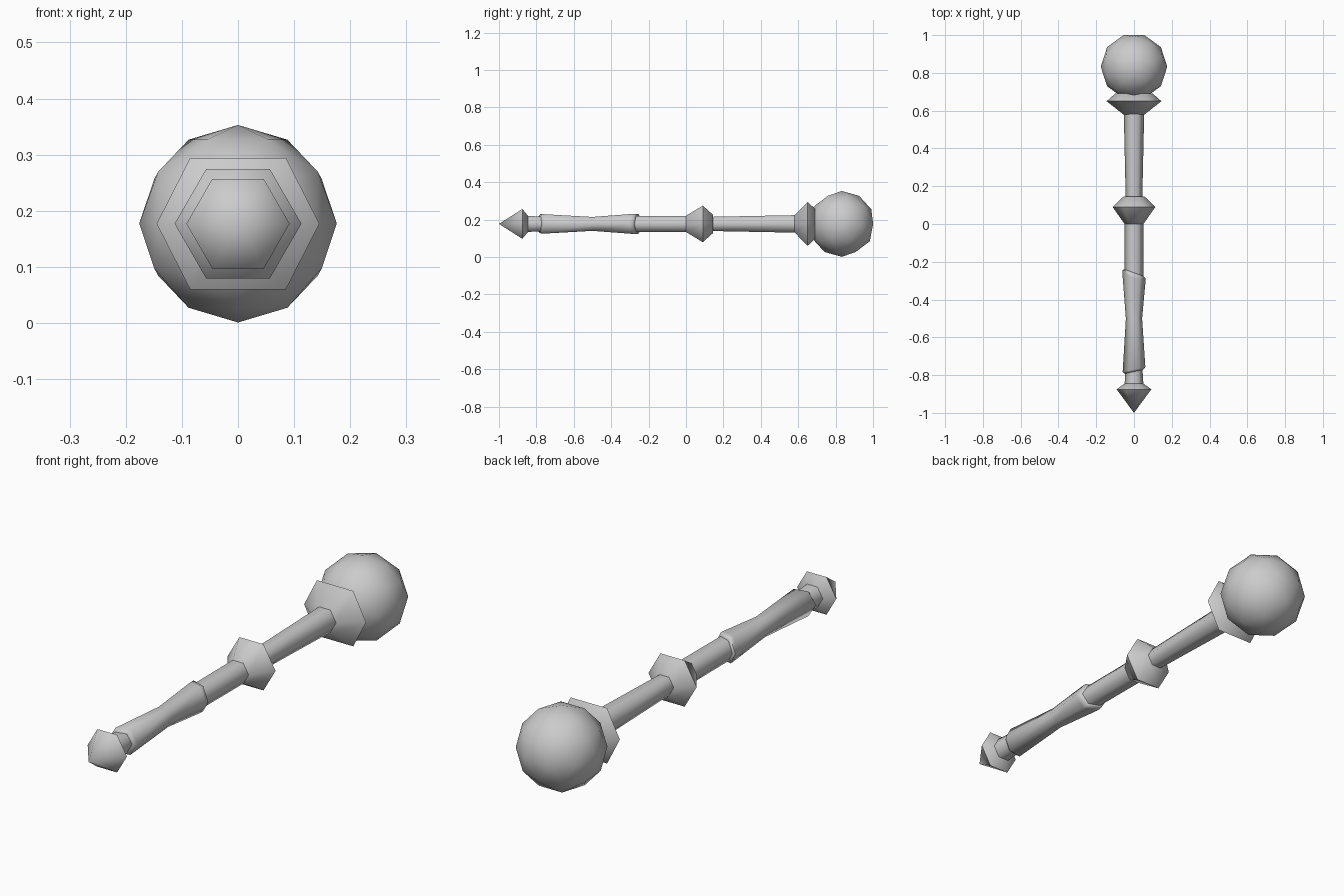
import bpy, bmesh, math
from mathutils import Matrix

cube = bpy.data.objects.get("Cube")
if cube:
    bpy.data.objects.remove(cube)

AXIS_Z = 0.177

grey = bpy.data.materials.new("plain grey")
grey.use_nodes = True
colour = (0.6, 0.6, 0.6, 1)
grey.diffuse_color = colour
grey.node_tree.nodes["Principled BSDF"].inputs["Base Color"].default_value = colour


def finish(name, bm, angle):
    bmesh.ops.recalc_face_normals(bm, faces=bm.faces)
    mesh = bpy.data.meshes.new(name)
    bm.to_mesh(mesh)
    bm.free()
    mesh.materials.append(grey)
    obj = bpy.data.objects.new(name, mesh)
    bpy.context.collection.objects.link(obj)
    bpy.ops.object.select_all(action="DESELECT")
    obj.select_set(True)
    bpy.context.view_layer.objects.active = obj
    bpy.ops.object.shade_smooth_by_angle(angle=math.radians(angle))


def hex_part(name, profile, corner=60):
    """Six-sided part along y; each ring is (y, radius, sideways slant)."""
    bm = bmesh.new()
    rings = []
    for y, radius, slant in profile:
        ring = []
        for a in (0, corner, 180 - corner, 180, 180 + corner, -corner):
            x = radius * math.cos(math.radians(a))
            z = radius * math.sin(math.radians(a))
            ring.append(bm.verts.new((x, y + slant * x, AXIS_Z + z)))
        rings.append(ring)
    for a, b in zip(rings, rings[1:]):
        for i in range(6):
            j = (i + 1) % 6
            bm.faces.new((a[i], a[j], b[j], b[i]))
    bm.faces.new(rings[0])
    bm.faces.new(rings[-1])
    bmesh.ops.remove_doubles(bm, verts=bm.verts, dist=0.0005)
    finish(name, bm, 62)


# Pointed pommel and the neck behind it
hex_part("pommel", [(-1, 0.0001, 0), (-0.875, 0.092, 0), (-0.845, 0.05, 0)])
hex_part("pommel_neck", [(-0.85, 0.05, 0), (-0.77, 0.045, 0)])

# Waisted grip wrap with slanted lips
hex_part("grip", [(-0.782, 0.05, 0.22), (-0.77, 0.06, 0.22), (-0.5, 0.043, 0),
                  (-0.285, 0.061, -0.3), (-0.265, 0.061, -0.36), (-0.258, 0.05, -0.36)])

# Shaft sections and the middle collar
hex_part("lower_shaft", [(-0.3, 0.049, 0), (0, 0.05, 0)])
hex_part("middle_collar", [(0, 0.05, 0), (0.09, 0.113, 0), (0.145, 0.056, 0)])
hex_part("upper_shaft", [(0.14, 0.044, 0), (0.585, 0.054, 0)])

# Flared socket holding the head
hex_part("head_socket", [(0.58, 0.056, 0), (0.65, 0.145, 0), (0.69, 0.1, 0)], 54)

# Round faceted head
bm = bmesh.new()
bmesh.ops.create_icosphere(bm, subdivisions=2, radius=0.176)
bmesh.ops.transform(bm, verts=bm.verts,
                    matrix=Matrix.Translation((0, 0.833, AXIS_Z))
                    @ Matrix.Rotation(math.radians(90), 4, "Z"))
finish("head_ball", bm, 60)
